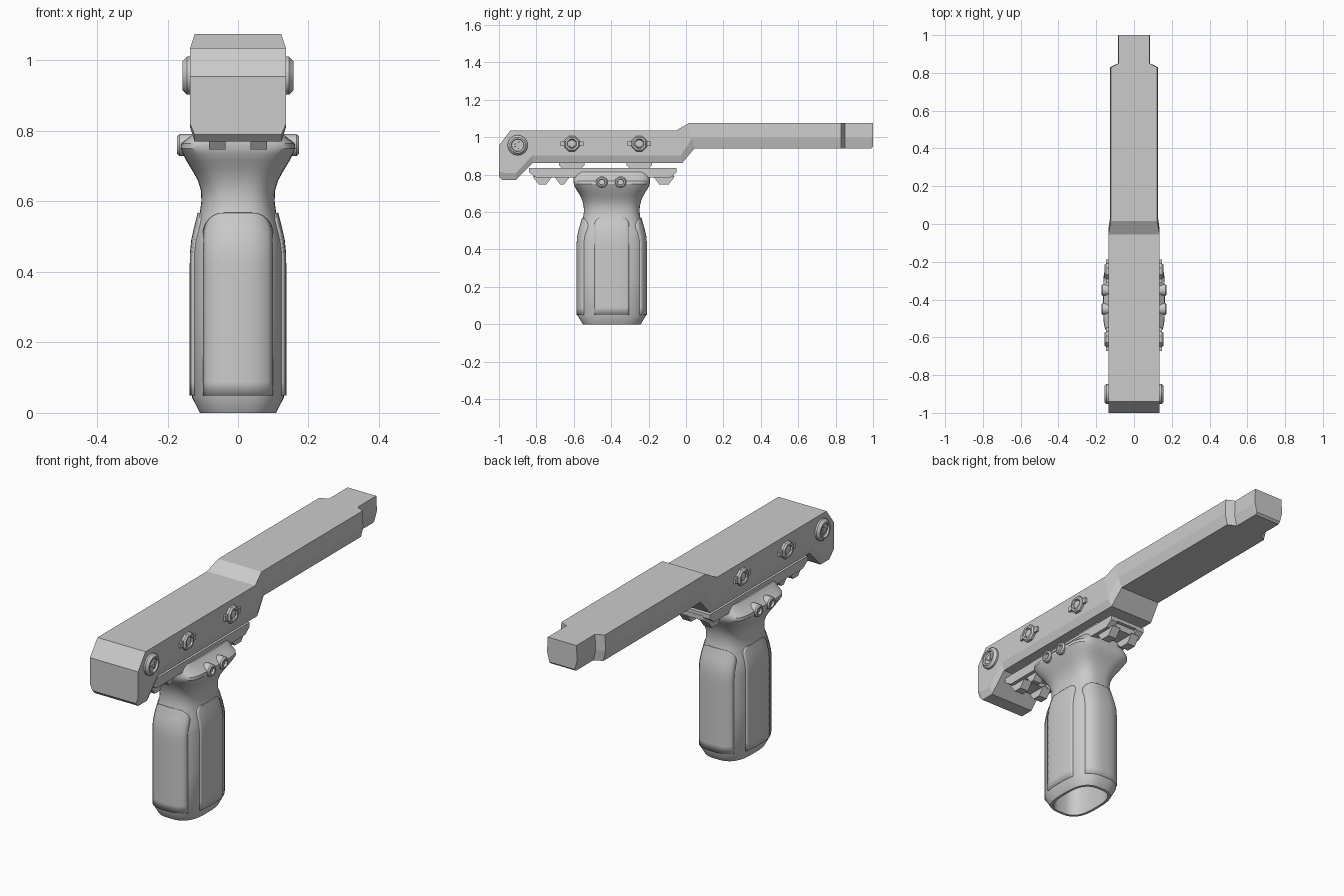
import bpy, bmesh
from math import sin, cos, pi, radians, sqrt, copysign

if "Cube" in bpy.data.objects:
    bpy.data.objects.remove(bpy.data.objects["Cube"])

GY = -0.397  # grip centre along y


def finish(name, bm, mirror=False, angle=30):
    bmesh.ops.recalc_face_normals(bm, faces=bm.faces[:])
    me = bpy.data.meshes.new(name)
    bm.to_mesh(me)
    bm.free()
    ob = bpy.data.objects.new(name, me)
    bpy.context.collection.objects.link(ob)
    if mirror:
        ob.modifiers.new("Mirror", "MIRROR").use_clip = False
    bpy.ops.object.select_all(action='DESELECT')
    ob.select_set(True)
    bpy.context.view_layer.objects.active = ob
    if angle:
        bpy.ops.object.shade_smooth_by_angle(angle=radians(angle))
    return ob


def loft(name, rings, mirror=False, angle=30):
    """Bridge closed rings of equal length and cap both ends."""
    bm = bmesh.new()
    vs = [[bm.verts.new(p) for p in r] for r in rings]
    n = len(vs[0])
    for a, b in zip(vs, vs[1:]):
        for i in range(n):
            j = (i + 1) % n
            bm.faces.new((a[i], a[j], b[j], b[i]))
    bm.faces.new(vs[0])
    bm.faces.new(vs[-1])
    return finish(name, bm, mirror, angle)


def prism(name, prof, x0, x1, mirror=True):
    """Side profile (y, z) extruded along x."""
    return loft(name, [[(x, y, z) for y, z in prof] for x in (x0, x1)], mirror, 0)


def turned(name, prof, y, z, n, rot=0):
    """Turned part on the x axis from (x, radius) pairs, mirrored."""
    return loft(name, [[(x, y + r * cos(rot + 2 * pi * i / n), z + r * sin(rot + 2 * pi * i / n))
                        for i in range(n)] for x, r in prof], True, 30)


# Main beam: stations (y top, z top, y bottom, z bottom, half width, lower break height)
stations = [
    (-1.0, .955, -1.0, .79, .136, .03),
    (-.94, 1.035, -.98, .77, .136, .04),
    (-.90, 1.035, -.91, .77, .136, .04),
    (-.82, 1.035, -.82, .862, .136, .04),
    (-.055, 1.035, -.02, .862, .136, .04),
    (.015, 1.075, .045, .94, .127, .055),
    (.83, 1.075, .83, .94, .127, .055),
    (.85, 1.075, .85, .94, .085, .055),
    (.99, 1.075, .99, .94, .085, .055),
    (1.0, 1.075, 1.0, .95, .085, .05),
]
rings = []
for yt, zt, yb, zb, w, h in stations:
    f = h / (zt - zb)
    ym = yb + (yt - yb) * f
    wt = w - .004 if yt > 0 else w
    half = [(wt, yt, zt), (w, ym, zb + h), (w - .013, yb, zb)]
    rings.append(half + [(-x, y, z) for x, y, z in reversed(half)])
loft("main_beam", rings, angle=0)

# Beam side hardware: nuts with lugs, front screw
for k, y in enumerate((-.61, -.25)):
    turned(f"beam_nut_{k}", [(.13, .044), (.148, .044), (.156, .037), (.156, .027), (.14, .022)],
           y, .965, 8, pi / 8)
    prism(f"nut_lug_{k}", [(y - .062, .952), (y + .062, .952), (y + .062, .978), (y - .062, .978)], .13, .147)
    turned(f"nut_pin_{k}", [(.13, .02), (.149, .02), (.152, .015)], y, .965, 16)
    # spacers between beam and rail
    prism(f"rail_spacer_{k}", [(y - .05, .832), (y + .05, .832), (y + .068, .85), (y + .068, .864),
                               (y - .068, .864), (y - .068, .85)], 0, .075)
turned("front_screw", [(.13, .054), (.145, .054), (.157, .042), (.157, .034), (.147, .032)], -.9, .957, 24)
turned("front_screw_key", [(.14, .026), (.153, .024)], -.9, .957, 3, pi)

# Accessory rail under the beam
prism("rail_plate", [(-.84, .835), (-.05, .835), (-.05, .817), (-.84, .817)], 0, .1)
prism("rail_side_bar", [(-.84, .825), (-.05, .825), (-.05, .812), (-.085, .785), (-.80, .785), (-.84, .812)],
      .06, .1)
for k, (a, b) in enumerate(((-.80, -.735), (-.685, -.64), (-.155, -.08))):
    prism(f"rail_rib_{k}", [(a - .012, .82), (b + .012, .82), (b + .012, .785), (a - .012, .785)], 0, .07)
    prism(f"rail_tooth_{k}", [(a - .02, .79), (b + .02, .79), (b - .012, .748), (a + .012, .748)], .035, .082)

# Grip body: (z, x radius, y radius, squareness), finished with a hollow underside
grip = [
    (0, .108, .155, 2.9), (.045, .131, .182, 2.8), (.25, .131, .182, 2.8), (.45, .131, .182, 2.8),
    (.49, .127, .176, 2.8), (.53, .118, .164, 2.8), (.57, .108, .153, 2.8), (.60, .104, .149, 2.9),
    (.63, .105, .15, 3), (.66, .114, .157, 3.2), (.69, .131, .17, 3.5), (.715, .146, .186, 4),
    (.735, .156, .198, 4.5), (.75, .163, .203, 5), (.765, .161, .204, 5), (.785, .135, .204, 5),
    (.805, .115, .203, 5), (.815, .108, .197, 5),
]


def oval(z, rx, ry, n, count=64):
    pw = lambda v: copysign(abs(v) ** (2 / n), v) if abs(v) > 1e-6 else 0
    return [(rx * pw(cos(2 * pi * i / count)), GY + ry * pw(sin(2 * pi * i / count)), z)
            for i in range(count)]


hollow = [(.5, .09, .13, 2.9), (.04, .095, .14, 2.9), (.0, .095, .142, 2.9)]
loft("grip_body", [oval(*s) for s in hollow + grip], angle=32)


def section(z):
    for a, b in zip(grip, grip[1:]):
        if a[0] <= z <= b[0]:
            t = (z - a[0]) / (b[0] - a[0])
            return [p + (q - p) * t for p, q in zip(a, b)][1:]


# Raised grip panels with rounded top corners, wrapped onto the grip surface
def panel(name, axis, sign, hw, r, z0=.05, z1=.568):
    bm = bmesh.new()
    zs = [z0 + (z1 - r - z0) * i / 12 for i in range(13)]
    zs += [z1 - r + r * sin(pi / 2 * i / 8) for i in range(1, 9)]
    rows = []
    for z in zs:
        rx, ry, n = section(z)
        d = max(0, z - (z1 - r))
        w = hw - r + sqrt(max(0, r * r - d * d))
        row = []
        for i in range(17):
            u = w * (i / 8 - 1)
            ra, rb = (rx, ry) if axis == 'y' else (ry, rx)
            v = sign * (rb * (1 - min(1, abs(u / ra)) ** n) ** (1 / n) + .006)
            row.append(bm.verts.new((u, GY + v, z) if axis == 'y' else (v, GY + u, z)))
        rows.append(row)
    for a, b in zip(rows, rows[1:]):
        for i in range(16):
            bm.faces.new((a[i], a[i + 1], b[i + 1], b[i]))
    ob = finish(name, bm, angle=0)
    for p in ob.data.polygons:
        p.use_smooth = True
    m = ob.modifiers.new("Thickness", "SOLIDIFY")
    m.thickness, m.offset = .016, 0
    ob.data.update()
    # keep the outer skin at the drawn height
    m.offset = -1 if sum((p.normal.y if axis == 'y' else p.normal.x) for p in ob.data.polygons) * sign > 0 else 1
    bpy.ops.object.shade_smooth_by_angle(angle=radians(35))


for s, tag in ((-1, "front"), (1, "back")):
    panel(f"grip_panel_{tag}", 'y', s, .1, .06)
for s, tag in ((-1, "left"), (1, "right")):
    panel(f"grip_panel_{tag}", 'x', s, .093, .035)

# Clamp screws through the grip head
for k, y in enumerate((-.45, -.35)):
    turned(f"clamp_screw_{k}", [(.12, .031), (.166, .031), (.173, .025), (.173, .017), (.16, .015)], y, .76, 16)
